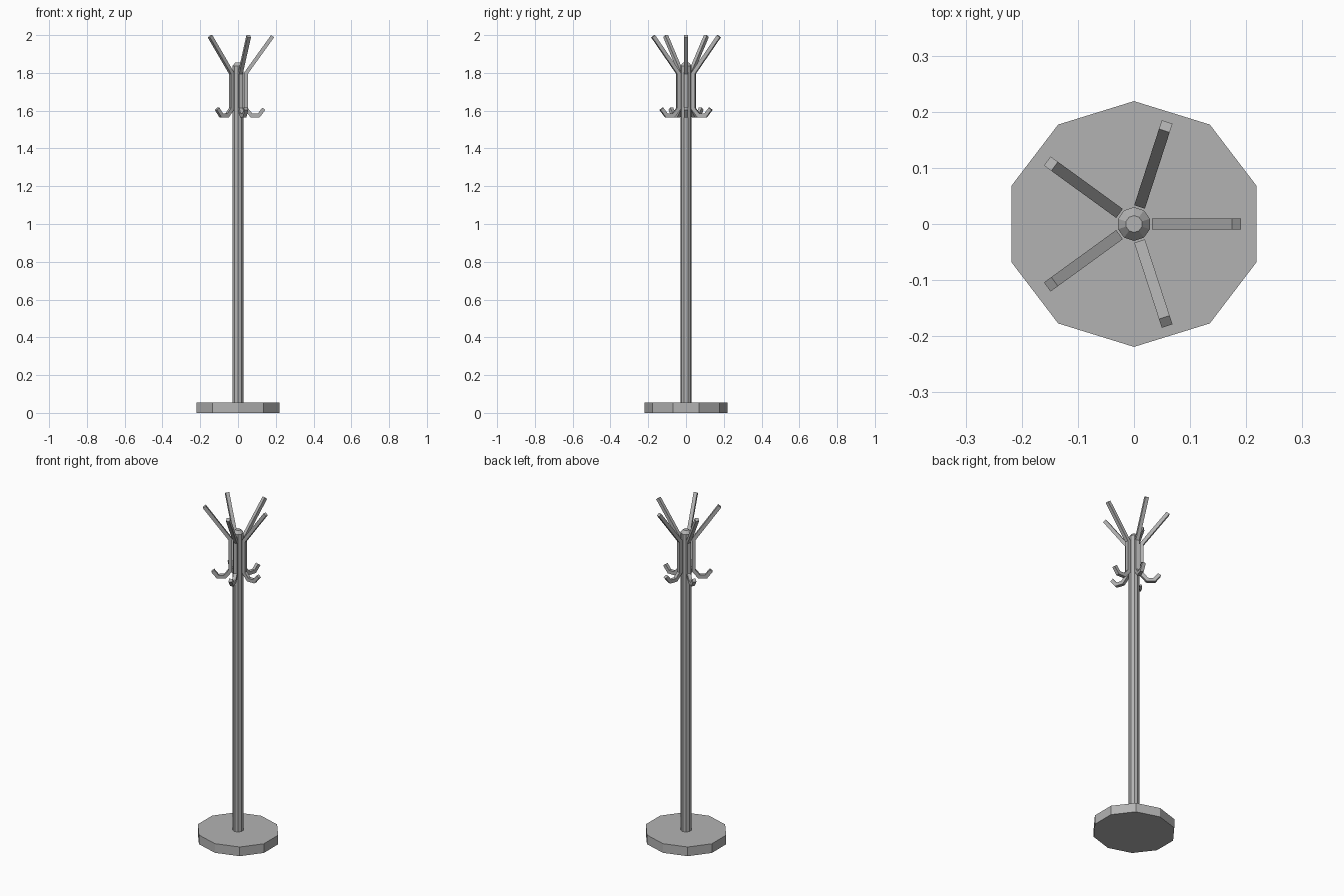
import bpy, bmesh, math
from mathutils import Vector, Matrix

cube = bpy.data.objects.get("Cube")
if cube:
    bpy.data.objects.remove(cube, do_unlink=True)

grey = bpy.data.materials.new("plain_grey")
grey.use_nodes = True
colour = (0.45, 0.45, 0.45, 1)
grey.diffuse_color = colour
grey.node_tree.nodes["Principled BSDF"].inputs["Base Color"].default_value = colour


def make_object(name, bm):
    bmesh.ops.recalc_face_normals(bm, faces=bm.faces)
    mesh = bpy.data.meshes.new(name)
    bm.to_mesh(mesh)
    bm.free()
    mesh.materials.append(grey)
    obj = bpy.data.objects.new(name, mesh)
    bpy.context.collection.objects.link(obj)
    return obj


def lathe(name, profile, sides=10, stretch=1.0):
    """Stack of polygon rings, a corner on the y axis, capped at both ends."""
    bm = bmesh.new()
    rings = []
    for r, z in profile:
        angles = [math.pi / 2 + math.tau * i / sides for i in range(sides)]
        rings.append([bm.verts.new((r * stretch * math.cos(a), r * math.sin(a), z))
                      for a in angles])
    for low, high in zip(rings, rings[1:]):
        for i in range(sides):
            j = (i + 1) % sides
            bm.faces.new((low[i], low[j], high[j], high[i]))
    bm.faces.new(rings[0])
    bm.faces.new(rings[-1])
    return make_object(name, bm)


def bar(name, path, width, angle):
    """Square bar swept with mitred corners along a path of (radius, height)."""
    points = [Vector(p) for p in path]
    dirs = [(b - a).normalized() for a, b in zip(points, points[1:])]
    half = width / 2
    bm = bmesh.new()
    rings = []
    for i, p in enumerate(points):
        before, after = dirs[max(i - 1, 0)], dirs[min(i, len(dirs) - 1)]
        mid = (before + after).normalized()
        side = Vector((mid.y, -mid.x)) * half / mid.dot(after)
        corners = ((p + side, half), (p + side, -half), (p - side, -half), (p - side, half))
        rings.append([bm.verts.new((c.x, y, c.y)) for c, y in corners])
    for low, high in zip(rings, rings[1:]):
        for i in range(4):
            j = (i + 1) % 4
            bm.faces.new((low[i], low[j], high[j], high[i]))
    bm.faces.new(rings[0])
    bm.faces.new(rings[-1])
    bmesh.ops.rotate(bm, verts=bm.verts, cent=(0, 0, 0),
                     matrix=Matrix.Rotation(angle, 3, 'Z'))
    return make_object(name, bm)


# Foot and pole with a bevelled top
lathe("base", [(0.219, 0), (0.219, 0.055)], stretch=1.05)
lathe("pole", [(0.03, 0.055), (0.03, 1.837), (0.015, 1.855)])

# Five arms: hook at the bottom, upright against the pole, flared peg at the top
arm_path = [(0.137, 1.61), (0.11, 1.575), (0.071, 1.575), (0.042, 1.61),
            (0.042, 1.798), (0.183, 1.994)]
for k in range(5):
    bar(f"coat_arm_{k + 1}", arm_path, 0.02, math.tau * k / 5)
